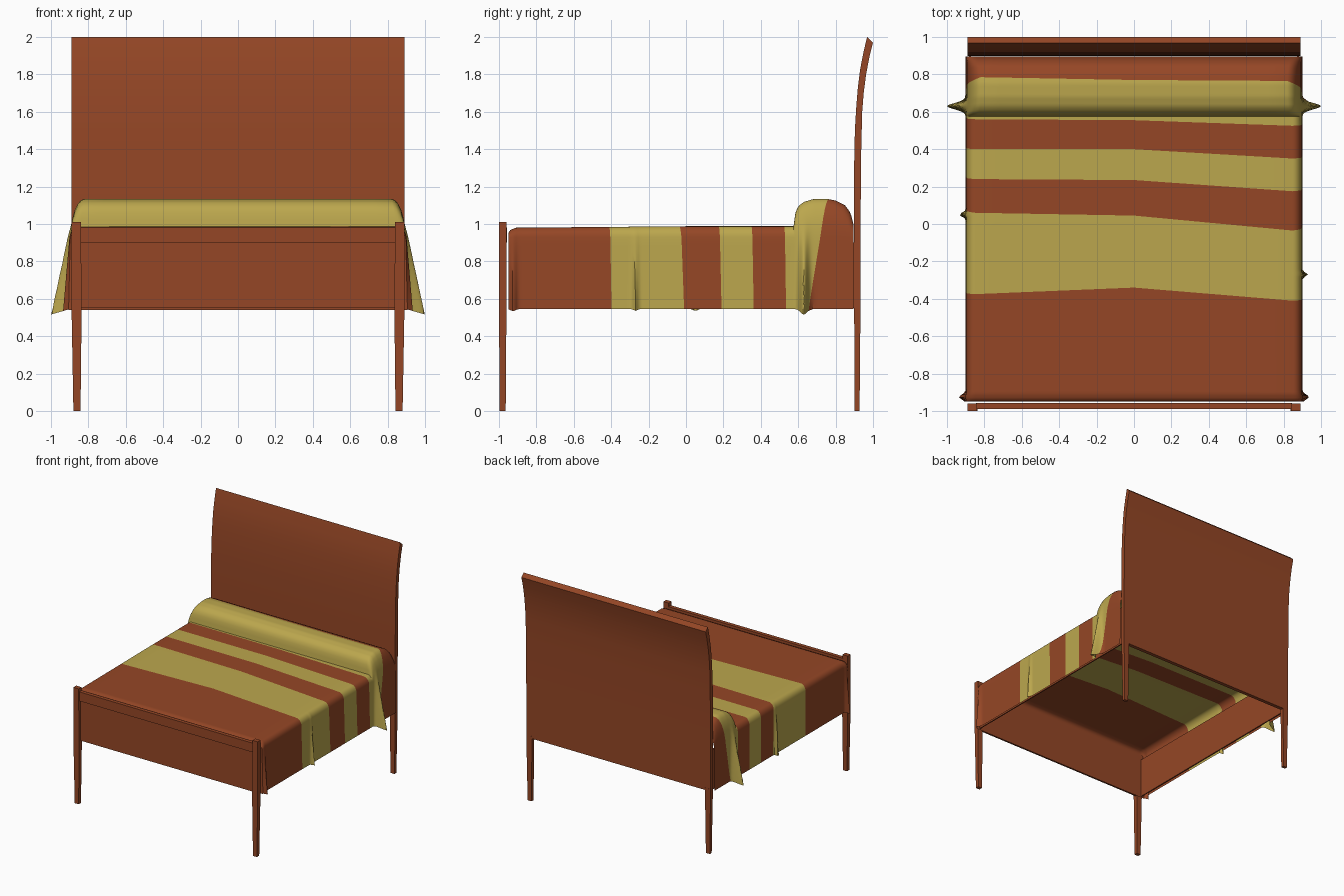
import bpy, bmesh, math

if "Cube" in bpy.data.objects:
    bpy.data.objects.remove(bpy.data.objects["Cube"])


def material(name, rgb):
    m = bpy.data.materials.new(name)
    m.diffuse_color = (*rgb, 1)
    m.use_nodes = True
    m.node_tree.nodes["Principled BSDF"].inputs["Base Color"].default_value = m.diffuse_color
    return m


BROWN = material("red_brown", (0.30, 0.062, 0.019))
OLIVE = material("straw_yellow", (0.50, 0.385, 0.075))


def finish(name, bm, mats, normals=True):
    if normals:
        bmesh.ops.recalc_face_normals(bm, faces=bm.faces)
    me = bpy.data.meshes.new(name)
    bm.to_mesh(me)
    bm.free()
    ob = bpy.data.objects.new(name, me)
    bpy.context.collection.objects.link(ob)
    for m in mats:
        me.materials.append(m)
    bpy.ops.object.select_all(action='DESELECT')
    ob.select_set(True)
    bpy.context.view_layer.objects.active = ob
    bpy.ops.object.shade_smooth_by_angle(angle=math.radians(40))
    return ob


def loft(name, rings):
    """Closed solid through equal-sized rings of points."""
    bm = bmesh.new()
    vs = [[bm.verts.new(p) for p in r] for r in rings]
    n = len(rings[0])
    for a, b in zip(vs, vs[1:]):
        for i in range(n):
            bm.faces.new((a[i], a[(i + 1) % n], b[(i + 1) % n], b[i]))
    bm.faces.new(vs[0])
    bm.faces.new(vs[-1])
    return finish(name, bm, [BROWN])


def rect(x0, x1, y0, y1, z):
    return [(x0, y0, z), (x1, y0, z), (x1, y1, z), (x0, y1, z)]


def box(name, x0, x1, y0, y1, z0, z1):
    return loft(name, [rect(x0, x1, y0, y1, z0), rect(x0, x1, y0, y1, z1)])


def interp(table, t):
    for (a, fa), (b, fb) in zip(table, table[1:]):
        if t <= b:
            return fa + (fb - fa) * max(0, (t - a) / (b - a))
    return table[-1][1]


# Curved headboard panel
profile = [(.90, .55), (.897, 1.0), (.90, 1.4), (.904, 1.52), (.91, 1.62), (.918, 1.72),
           (.93, 1.82), (.947, 1.91), (.968, 2.0), (1.0, 1.97), (.98, 1.89), (.963, 1.80),
           (.95, 1.70), (.942, 1.6), (.937, 1.4), (.933, 1.0), (.932, .55)]
loft("headboard", [[(x, y, z) for y, z in profile] for x in (-.89, .89)])

# Tapered posts and side rails
for s, side in ((-1, "left"), (1, "right")):
    def post(z, inner, outer, y0, y1):
        a, b = sorted((s * inner, s * outer))
        return rect(a, b, y0, y1, z)
    loft("front_post_" + side, [post(0, .842, .88, -.996, -.964),
                                post(.55, .836, .89, -1, -.96),
                                post(1.01, .84, .89, -1, -.96)])
    loft("back_leg_" + side, [post(0, .842, .88, .902, .928),
                              post(.57, .836, .89, .899, .933)])
    a, b = sorted((s * .872, s * .882))
    box("side_rail_" + side, a, b, -.95, .90, .55, .90)

# Footboard
box("footboard_panel", -.845, .845, -.977, -.965, .55, .91)
box("footboard_top_rail", -.845, .845, -.99, -.957, .90, .98)

# Blanket: stripe borders (y at left, centre, right, shift at hem, colour after it)
borders = [(-.95, -.95, -.95, 0, 0), (-.375, -.34, -.41, .012, 1), (.06, .045, -.035, .025, 0),
           (.24, .235, .175, .015, 1), (.40, .40, .35, .012, 0), (.56, .555, .525, .01, 1),
           (.575, .575, .575, 0, 1), (.585, .585, .585, 0, 1), (.785, .77, .765, -.11, 0),
           (.895, .895, .895, 0, 0)]
# Height of the blanket top along y, with the bolster under it
height = [(-.95, .95), (-.94, .968), (-.91, .98), (0, .988), (.575, .988), (.585, 1.06),
          (.60, 1.095), (.63, 1.118), (.68, 1.133), (.75, 1.135), (.80, 1.125), (.85, 1.10),
          (.88, 1.06), (.895, 1.0)]
# Folds that stick out at the hem: y, width, left size, right size
folds = [(-.925, .018, .035, .035), (.05, .013, .035, 0), (-.27, .013, 0, .03),
         (.63, .024, .095, .095)]
TOP, ARC, DROP = 8, 6, 8
half = [(i / TOP, 0) for i in range(TOP + 1)]
half += [(1, k / (ARC + DROP)) for k in range(1, ARC + DROP + 1)]
cols = [(-1, i) for i in range(len(half) - 1, 0, -1)] + [(1, i) for i in range(len(half))]


def blanket_point(s, i, ba, bb, t, top=None):
    u, v = half[i]
    def at(b):
        return b[1] + (b[0 if s < 0 else 2] - b[1]) * u + b[3] * v
    y = at(ba) + (at(bb) - at(ba)) * t
    h = interp(height, y) if top is None else top
    base = min(.93, h)
    x0 = .85 - .2 * max(0, h - .98)
    lift = sum((l if s < 0 else r) * math.exp(-((y - c) / w) ** 2) for c, w, l, r in folds)
    if i <= TOP:
        return (s * u * x0, y, h)
    if i <= TOP + ARC:
        a = (i - TOP) / ARC * math.pi / 2
        x, z = x0 + (.895 - x0) * math.sin(a), base + (h - base) * math.cos(a)
    else:
        hem = min(.545 - .3 * lift, base)
        x, z = .895, base + (hem - base) * (i - TOP - ARC) / DROP
    x += (.006 + lift) * max(0, (1.0 - z) / .47)
    return (s * x, y, z)


bm = bmesh.new()
rows, colours = [], []
# front drop of the blanket
for k in range(8):
    top = .54 + .39 * k / 7
    rows.append([blanket_point(s, i, borders[0], borders[0], 0, top) for s, i in cols])
    colours.append(0)
# striped top and sides
for ba, bb in zip(borders, borders[1:]):
    n = max(2, math.ceil((bb[1] - ba[1]) / .012))
    for k in range(n):
        rows.append([blanket_point(s, i, ba, bb, k / n) for s, i in cols])
        colours.append(ba[4])
rows.append([blanket_point(s, i, borders[-1], borders[-1], 0) for s, i in cols])
grid = [[bm.verts.new(p) for p in r] for r in rows]
for j in range(len(grid) - 1):
    for i in range(len(cols) - 1):
        f = bm.faces.new((grid[j][i], grid[j][i + 1], grid[j + 1][i + 1], grid[j + 1][i]))
        f.material_index = colours[j]
bmesh.ops.dissolve_degenerate(bm, dist=1e-5, edges=bm.edges)
finish("blanket", bm, [BROWN, OLIVE], normals=False)
